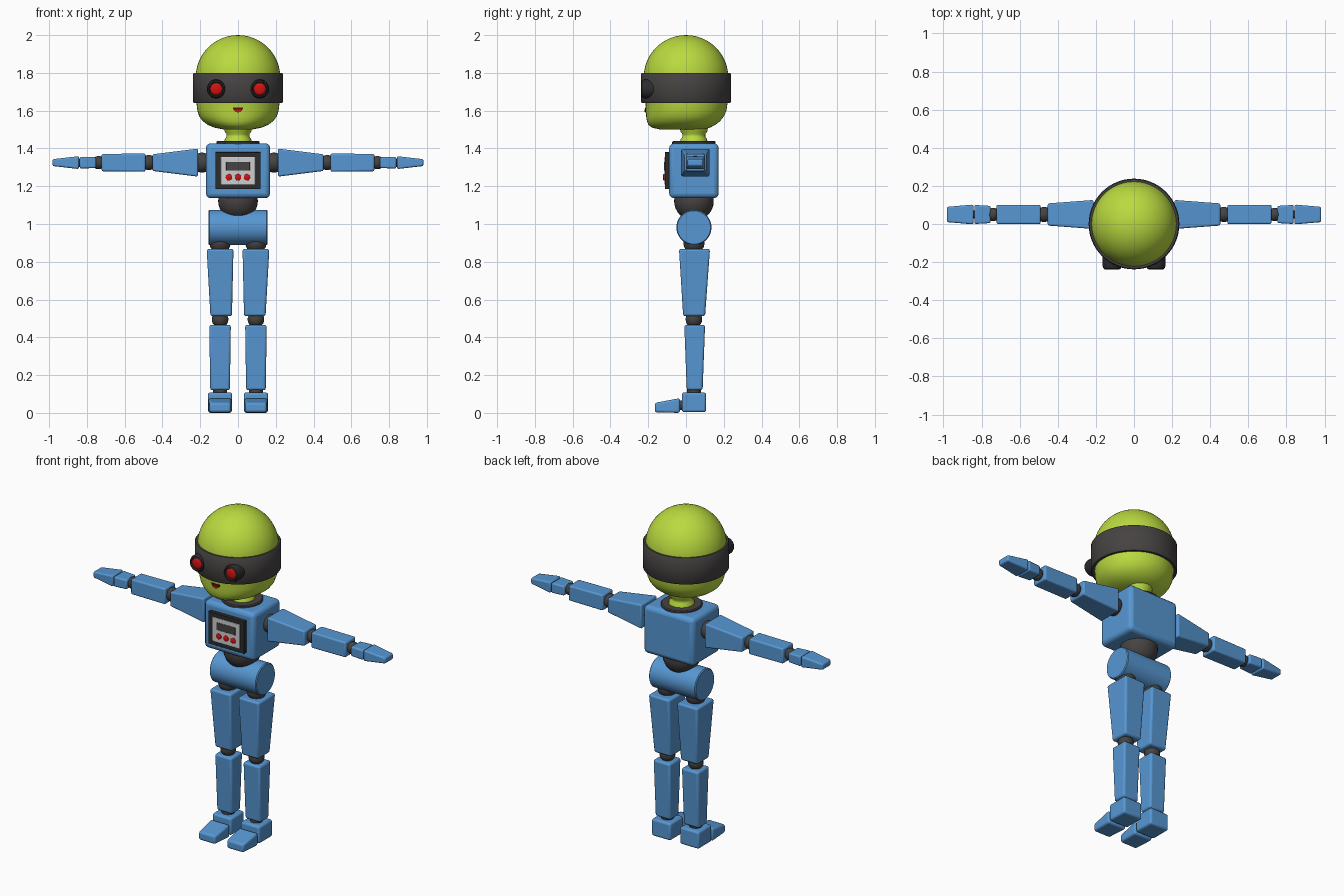
import bpy, bmesh, math
from mathutils import Matrix, Vector

cube = bpy.data.objects.get("Cube")
if cube:
    bpy.data.objects.remove(cube, do_unlink=True)

BODY_Y = 0.042
LEG_X = 0.095
ARM_Z = 1.325


def material(name, r, g, b):
    m = bpy.data.materials.new(name)
    m.use_nodes = True
    m.diffuse_color = (r, g, b, 1)
    bsdf = m.node_tree.nodes["Principled BSDF"]
    bsdf.inputs["Base Color"].default_value = (r, g, b, 1)
    bsdf.inputs["Roughness"].default_value = 0.6
    return m


blue = material("blue shell", 0.095, 0.31, 0.65)
green = material("lime green", 0.49, 0.70, 0.05)
dark = material("dark grey", 0.062, 0.055, 0.055)
black = material("panel black", 0.025, 0.025, 0.027)
white = material("panel white", 0.62, 0.62, 0.62)
red = material("red", 0.65, 0.006, 0.006)
maroon = material("mouth maroon", 0.10, 0.006, 0.004)


def finish(name, bm, mat, bevel=0):
    """Turn a bmesh into a smooth-shaded object with crisp or rounded edges."""
    bmesh.ops.recalc_face_normals(bm, faces=bm.faces)
    mesh = bpy.data.meshes.new(name)
    bm.to_mesh(mesh)
    bm.free()
    mesh.materials.append(mat)
    obj = bpy.data.objects.new(name, mesh)
    bpy.context.collection.objects.link(obj)
    if bevel:
        mod = obj.modifiers.new("Rounded edges", "BEVEL")
        mod.width = bevel
        mod.segments = 3
        mod.limit_method = "ANGLE"
    bpy.ops.object.select_all(action="DESELECT")
    obj.select_set(True)
    bpy.context.view_layer.objects.active = obj
    bpy.ops.object.shade_smooth_by_angle(angle=math.radians(40))
    return obj


def taper(name, mat, axis, start, end, bevel=0.012):
    """Box between two rectangles; each is (position, centre, half sizes)."""
    bm = bmesh.new()
    rings = []
    others = [i for i in range(3) if i != axis]
    for pos, centre, half in (start, end):
        ring = []
        for u, v in ((-1, -1), (1, -1), (1, 1), (-1, 1)):
            p = Vector()
            p[axis] = pos
            p[others[0]] = centre[0] + u * half[0]
            p[others[1]] = centre[1] + v * half[1]
            ring.append(bm.verts.new(p))
        rings.append(ring)
        bm.faces.new(ring)
    for i in range(4):
        j = (i + 1) % 4
        bm.faces.new((rings[0][i], rings[0][j], rings[1][j], rings[1][i]))
    return finish(name, bm, mat, bevel)


def ball(name, mat, centre, radius):
    bm = bmesh.new()
    bmesh.ops.create_uvsphere(bm, u_segments=28, v_segments=16, radius=radius,
                              matrix=Matrix.Translation(centre))
    return finish(name, bm, mat)


def lathe(name, mat, profile, place, steps=48):
    """Spin (radius, height) points round local z, then place the result."""
    bm = bmesh.new()
    verts = [bm.verts.new((r, 0, h)) for r, h in profile]
    edges = [bm.edges.new(pair) for pair in zip(verts, verts[1:])]
    bmesh.ops.spin(bm, geom=verts + edges, cent=(0, 0, 0), axis=(0, 0, 1),
                   angle=math.tau, steps=steps)
    bmesh.ops.remove_doubles(bm, verts=bm.verts, dist=0.0003)
    bm.transform(place)
    return finish(name, bm, mat)


def facing_front(x, y, z):
    return Matrix.Translation((x, y, z)) @ Matrix.Rotation(math.pi / 2, 4, "X")


def upright(y):
    return Matrix.Translation((0, y, 0))


# Head: round dome above, fuller jaw towards the front below
rings = []
for i in range(1, 13):
    a = math.pi / 2 * (1 - i / 12)
    r = 0.224 * math.cos(a)
    rings.append((1.776 + 0.224 * math.sin(a), r, r, r))
rings += [(1.70, 0.223, 0.222, 0.223), (1.64, 0.22, 0.214, 0.22),
          (1.60, 0.215, 0.212, 0.214), (1.57, 0.205, 0.211, 0.201),
          (1.545, 0.187, 0.207, 0.181), (1.525, 0.16, 0.199, 0.156),
          (1.51, 0.125, 0.18, 0.127), (1.50, 0.075, 0.135, 0.09)]
bm = bmesh.new()
SEG = 48
loops = []
for z, side, front, back in rings:
    loop = []
    for k in range(SEG):
        a = math.tau * k / SEG
        depth = back if math.sin(a) > 0 else front
        loop.append(bm.verts.new((side * math.cos(a), depth * math.sin(a), z)))
    loops.append(loop)
for upper, lower in zip(loops, loops[1:]):
    for k in range(SEG):
        n = (k + 1) % SEG
        bm.faces.new((upper[k], upper[n], lower[n], lower[k]))
crown = bm.verts.new((0, 0, 2))
for k in range(SEG):
    bm.faces.new((crown, loops[0][k], loops[0][(k + 1) % SEG]))
bm.faces.new(loops[-1])
finish("head", bm, green)

# Visor band and eyes
lathe("visor", dark, [(0.21, 1.64), (0.233, 1.64), (0.238, 1.646), (0.238, 1.794),
                      (0.233, 1.80), (0.21, 1.80), (0.21, 1.64)], upright(0), 64)
for s, side in ((1, "left"), (-1, "right")):
    place = facing_front(s * 0.115, -0.17, 1.715)
    lathe(side + "_eye_socket", black, [(0.05, 0), (0.05, 0.05), (0.045, 0.064),
                                        (0.038, 0.068), (0.034, 0.06), (0, 0.06)], place, 32)
    lathe(side + "_eye_lens", red, [(0.034, 0.058), (0.03, 0.063), (0.018, 0.067),
                                    (0, 0.068)], place, 32)

# Mouth: flat-topped lip shape with a red lower part
for name, mat, w, top, low, y in (("mouth", maroon, 0.027, 1.617, 0.026, -0.216),
                                  ("lower_lip", red, 0.02, 1.606, 0.014, -0.219)):
    bm = bmesh.new()
    outline = [bm.verts.new((w * math.cos(a), y, top - low * math.sin(a)))
               for a in [math.pi * i / 10 for i in range(11)]]
    face = bm.faces.new(outline)
    out = bmesh.ops.extrude_face_region(bm, geom=[face])
    bmesh.ops.translate(bm, vec=(0, 0.009, 0),
                        verts=[v for v in out["geom"] if isinstance(v, bmesh.types.BMVert)])
    finish(name, bm, mat)

# Neck and collar
lathe("neck", green, [(0, 1.515), (0.075, 1.51), (0.07, 1.488), (0.06, 1.475),
                      (0.06, 1.462), (0.07, 1.45), (0.072, 1.42)], upright(BODY_Y))
lathe("collar", dark, [(0, 1.439), (0.11, 1.439), (0.115, 1.434), (0.115, 1.41)],
      upright(BODY_Y))

# Torso, waist ball and drum-shaped pelvis
taper("torso", blue, 2, (1.137, (0, BODY_Y), (0.17, 0.131)),
      (1.427, (0, BODY_Y), (0.17, 0.131)), 0.025)
ball("waist_ball", dark, (0, BODY_Y, 1.122), 0.105)
lathe("pelvis", blue, [(0, -0.157), (0.088, -0.157), (0.093, -0.152), (0.093, 0.152),
                       (0.088, 0.157), (0, 0.157)],
      Matrix.Translation((0, BODY_Y, 0.982)) @ Matrix.Rotation(math.pi / 2, 4, "Y"))

# Chest panel with screen and buttons
for name, mat, y, z, half, back in (
        ("chest_panel", black, -0.112, 1.282, (0.12, 0.098), -0.08),
        ("panel_face", white, -0.115, 1.282, (0.092, 0.073), -0.108),
        ("screen", dark, -0.117, 1.306, (0.063, 0.023), -0.111)):
    taper(name, mat, 1, (y, (0, z), half), (back, (0, z), half), 0.002)
for i, x in enumerate((-0.048, 0, 0.048)):
    lathe(f"button_{i + 1}", red, [(0.017, 0), (0.017, 0.005), (0.013, 0.008), (0, 0.009)],
          facing_front(x, -0.113, 1.247), 24)

for s, side in ((1, "left"), (-1, "right")):
    # Arm: blue segments as (name, x, half y, half z, x, half y, half z)
    for part, x1, y1, z1, x2, y2, z2 in (
            ("upper_arm", 0.212, 0.076, 0.074, 0.453, 0.058, 0.044),
            ("forearm", 0.49, 0.05, 0.048, 0.722, 0.05, 0.046),
            ("palm", 0.752, 0.045, 0.029, 0.838, 0.05, 0.031),
            ("fingers", 0.842, 0.052, 0.034, 0.982, 0.04, 0.018)):
        centre = (0.05, ARM_Z)
        taper(f"{side}_{part}", blue, 0, (s * x1, centre, (y1, z1)),
              (s * x2, centre, (y2, z2)), 0.009)
    for part, x, r in (("shoulder", 0.19, 0.053), ("elbow", 0.472, 0.04),
                       ("wrist", 0.738, 0.035), ("knuckle", 0.84, 0.022)):
        ball(f"{side}_{part}_joint", dark, (s * x, 0.05, ARM_Z), r)

    # Leg segments taper downwards
    x = s * LEG_X
    taper(side + "_thigh", blue, 2, (0.868, (x, 0.045), (0.071, 0.082)),
          (0.512, (s * 0.089, 0.043), (0.057, 0.058)))
    taper(side + "_shin", blue, 2, (0.466, (x, 0.046), (0.057, 0.055)),
          (0.12, (x, 0.046), (0.052, 0.042)))
    taper(side + "_heel", blue, 2, (0.004, (x, 0.042), (0.064, 0.064)),
          (0.108, (x, 0.042), (0.064, 0.064)))
    taper(side + "_toe", blue, 1, (-0.165, (x, 0.028), (0.056, 0.025)),
          (-0.032, (x, 0.039), (0.063, 0.039)))
    for part, y, z, r in (("hip", BODY_Y, 0.9, 0.056), ("knee", BODY_Y, 0.495, 0.044),
                          ("ankle", BODY_Y, 0.115, 0.037), ("toe", -0.027, 0.04, 0.025)):
        ball(f"{side}_{part}_joint", dark, (x, y, z), r)
